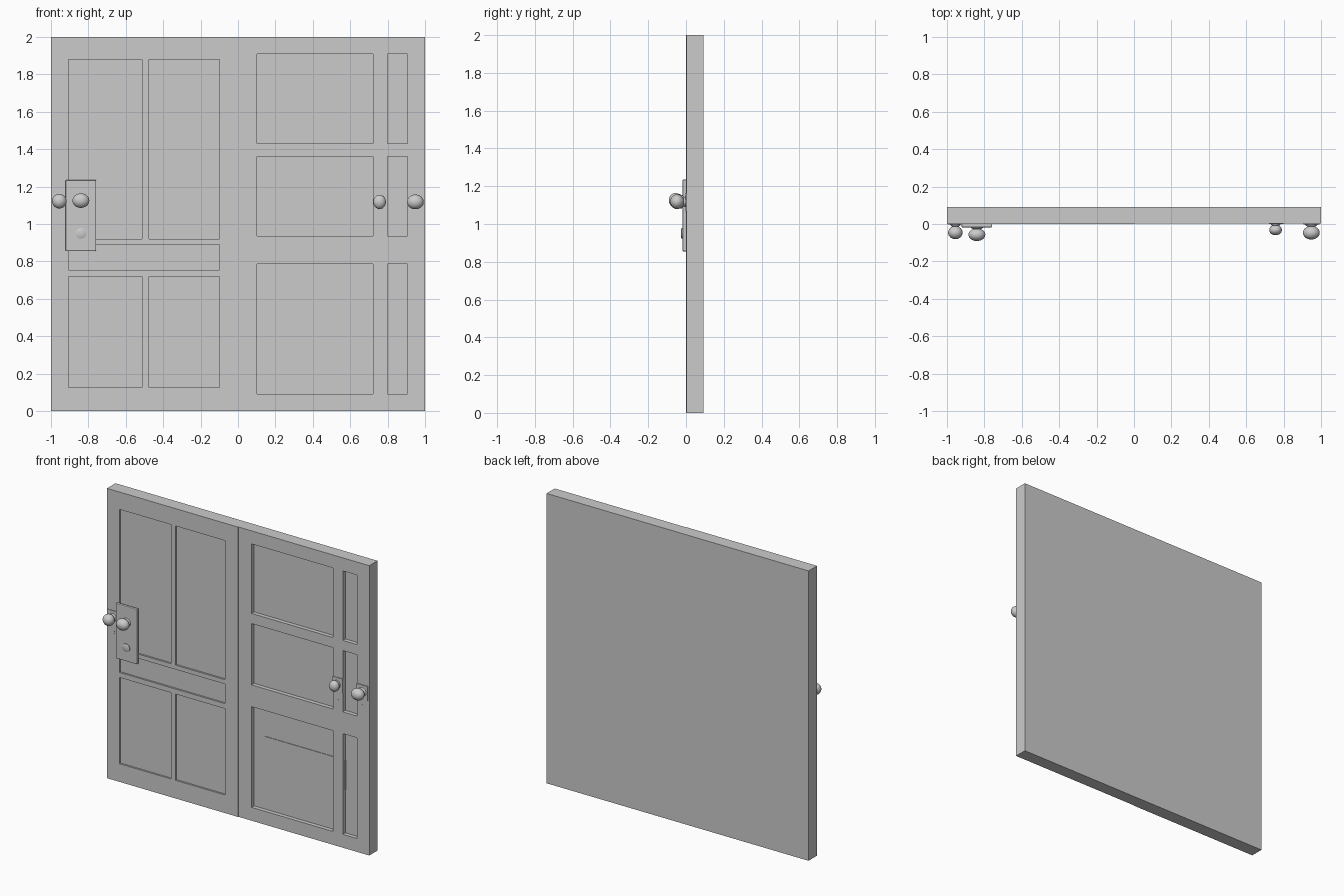
import bpy
import bmesh
from math import sin, cos, pi
from mathutils import Vector, Matrix

cube = bpy.data.objects.get("Cube")
if cube:
    bpy.data.objects.remove(cube, do_unlink=True)

grey = bpy.data.materials.new("plain_grey")
grey.use_nodes = True
colour = (0.6, 0.6, 0.6, 1)
grey.diffuse_color = colour
grey.node_tree.nodes["Principled BSDF"].inputs["Base Color"].default_value = colour


def finish(name, bm):
    bmesh.ops.recalc_face_normals(bm, faces=bm.faces)
    mesh = bpy.data.meshes.new(name)
    bm.to_mesh(mesh)
    bm.free()
    mesh.materials.append(grey)
    obj = bpy.data.objects.new(name, mesh)
    bpy.context.collection.objects.link(obj)
    return obj


def select(obj):
    bpy.ops.object.select_all(action="DESELECT")
    obj.select_set(True)
    bpy.context.view_layer.objects.active = obj


def add_box(bm, x0, x1, y0, y1, z0, z1):
    size = Matrix.Diagonal((x1 - x0, y1 - y0, z1 - z0, 1))
    centre = Vector((x0 + x1, y0 + y1, z0 + z1)) / 2
    bmesh.ops.create_cube(bm, size=1, matrix=Matrix.Translation(centre) @ size)


def box(name, *bounds):
    bm = bmesh.new()
    add_box(bm, *bounds)
    return finish(name, bm)


def door(name, x0, x1, front, depth, panels):
    """A slab with rectangular panels sunk into its front."""
    slab = box(name, x0, x1, front, BACK, 0, 2)
    bm = bmesh.new()
    for px0, px1, pz0, pz1 in panels:
        add_box(bm, px0, px1, -0.1, front + depth, pz0, pz1)
    cutter = finish(name + "_cutter", bm)
    cutter.hide_render = True
    cut = slab.modifiers.new("panels", "BOOLEAN")
    cut.object = cutter
    cut.solver = "EXACT"
    select(slab)
    bpy.ops.object.modifier_apply(modifier=cut.name)
    bpy.data.objects.remove(cutter, do_unlink=True)
    return slab


def lathe(name, profile, x, y, z, stretch=1):
    """Spin (radius, forward) points round an axis facing the front."""
    bm = bmesh.new()
    verts = [bm.verts.new((r, -d, 0)) for r, d in profile]
    edges = [bm.edges.new(pair) for pair in zip(verts, verts[1:])]
    bmesh.ops.spin(bm, geom=verts + edges, cent=(0, 0, 0), axis=(0, 1, 0),
                   angle=2 * pi, steps=32, use_duplicate=False)
    bmesh.ops.remove_doubles(bm, verts=bm.verts, dist=0.0001)
    bmesh.ops.scale(bm, vec=(1, 1, stretch), verts=bm.verts)
    bmesh.ops.translate(bm, vec=(x, y, z), verts=bm.verts)
    obj = finish(name, bm)
    select(obj)
    bpy.ops.object.shade_smooth_by_angle()
    return obj


def knob(name, x, z, base, tip, radius, half, stretch):
    """Flared neck running into a flattened ball."""
    reach = base - tip
    ball = reach - half
    profile = [(0, 0), (radius * 0.75, 0), (radius * 0.68, 0.006),
               (radius * 0.45, 0.012)]
    for i in range(3, 17):
        a = pi * i / 16
        profile.append((radius * sin(a), ball - half * cos(a)))
    lathe(name, profile, x, base, z, stretch)


BACK = 0.092

# Left-hand door with shallow panels
columns = [(-0.905, -0.513), (-0.477, -0.1)]
panels = [c + r for c in columns for r in [(0.125, 0.72), (0.92, 1.88)]]
panels.append((-0.905, -0.1, 0.755, 0.89))
door("shallow_panel_door", -1, 0, 0, 0.012, panels)

# Right-hand door with deep panels
columns = [(0.102, 0.722), (0.798, 0.905)]
rows = [(0.092, 0.787), (0.937, 1.36), (1.43, 1.91)]
door("deep_panel_door", 0, 1, 0.003, 0.028, [c + r for c in columns for r in rows])

# Raised plate across the bottom deep panel
box("lower_plate", 0.185, 0.802, 0.027, 0.04, 0.388, 0.595)

# Lock plates behind the knobs
lock = box("tall_lock_plate", -0.922, -0.758, -0.018, 0.002, 0.855, 1.235)
bevel = lock.modifiers.new("soft_edges", "BEVEL")
bevel.width = 0.005
bevel.segments = 2
box("outer_plate_right_side", -0.998, -0.924, -0.004, 0.002, 1.065, 1.17)
box("stile_plate", 0.722, 0.798, -0.001, 0.005, 1.065, 1.165)
box("outer_plate_left_side", 0.905, 0.992, -0.003, 0.005, 1.065, 1.165)

# Knobs
knob("outer_knob_right_side", -0.955, 1.122, -0.002, -0.081, 0.039, 0.035, 1)
knob("lock_knob", -0.84, 1.125, -0.016, -0.091, 0.045, 0.034, 0.86)
knob("stile_knob", 0.757, 1.118, 0, -0.06, 0.034, 0.028, 1.1)
knob("outer_knob_left_side", 0.948, 1.118, -0.002, -0.083, 0.045, 0.036, 0.87)

# Key cylinder and small keyholes
lathe("key_cylinder", [(0, 0), (0.028, 0), (0.028, 0.006), (0.022, 0.009), (0, 0.009)],
      -0.84, -0.017, 0.95)
for name, x, y in [("keyhole_right_side", -0.945, 0), ("keyhole_stile", 0.76, 0.003),
                   ("keyhole_left_side", 0.943, 0.003)]:
    lathe(name, [(0, 0), (0.007, 0), (0.007, 0.002), (0, 0.002)], x, y, 1.02, 1.4)
